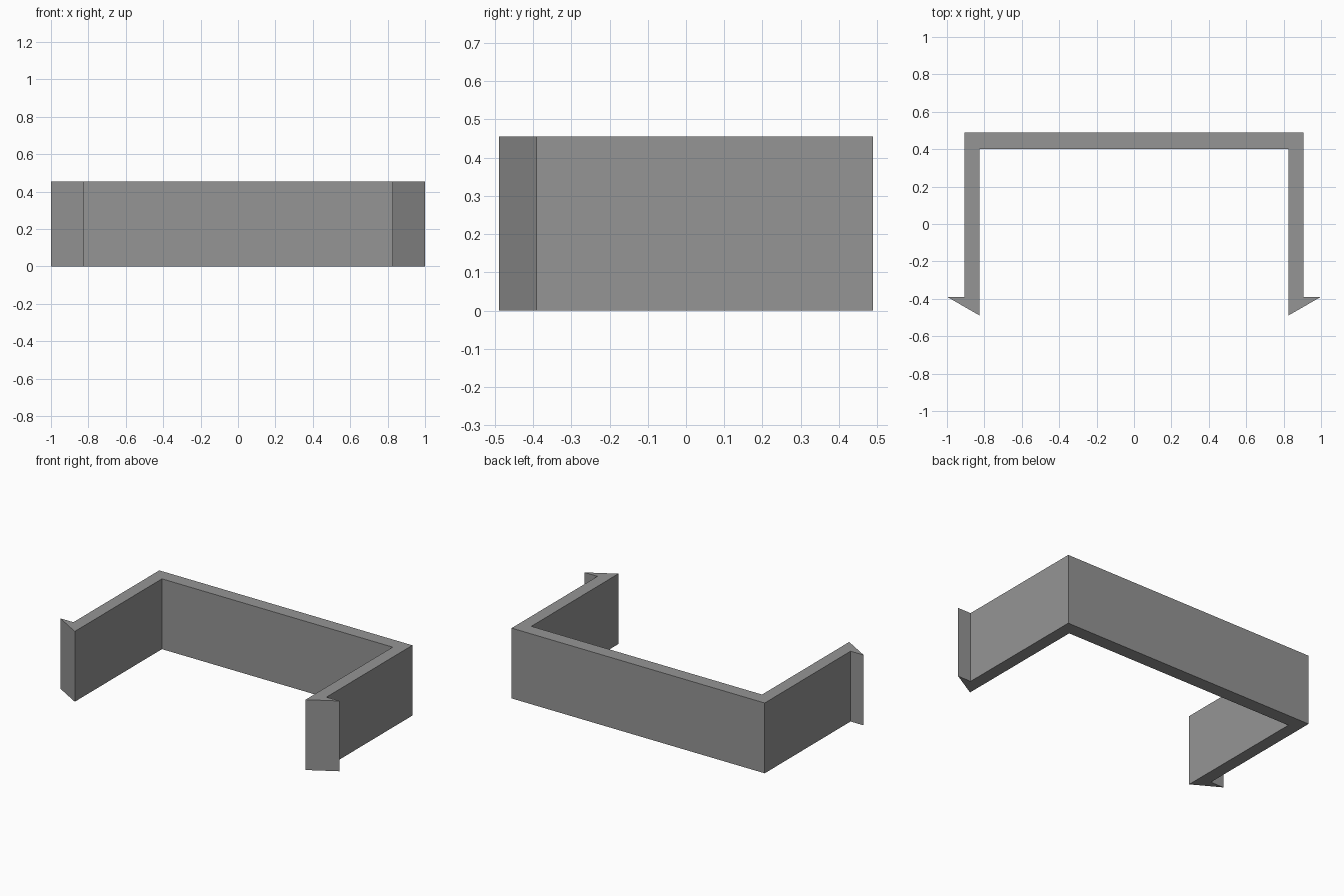
import bpy
import bmesh

if "Cube" in bpy.data.objects:
    bpy.data.objects.remove(bpy.data.objects["Cube"])

HEIGHT = 0.455

# Half of the clip outline, seen from above: arm, barbed tip, inner corner
half = [(0.906, 0.489), (0.906, -0.389), (1.0, -0.389),
        (0.826, -0.489), (0.826, 0.402)]
outline = half + [(-x, y) for x, y in reversed(half)]

# Grey plastic
grey = bpy.data.materials.new("grey plastic")
grey.diffuse_color = (0.3, 0.3, 0.3, 1.0)
grey.use_nodes = True
grey.node_tree.nodes["Principled BSDF"].inputs["Base Color"].default_value = grey.diffuse_color

# Snap clip: the outline extruded straight up
bm = bmesh.new()
base = bm.faces.new([bm.verts.new((x, y, 0)) for x, y in outline])
extruded = bmesh.ops.extrude_face_region(bm, geom=[base])
top = [v for v in extruded["geom"] if isinstance(v, bmesh.types.BMVert)]
bmesh.ops.translate(bm, verts=top, vec=(0, 0, HEIGHT))
bmesh.ops.recalc_face_normals(bm, faces=bm.faces)

mesh = bpy.data.meshes.new("snap_clip")
bm.to_mesh(mesh)
bm.free()
mesh.materials.append(grey)
clip = bpy.data.objects.new("snap_clip", mesh)
bpy.context.collection.objects.link(clip)
